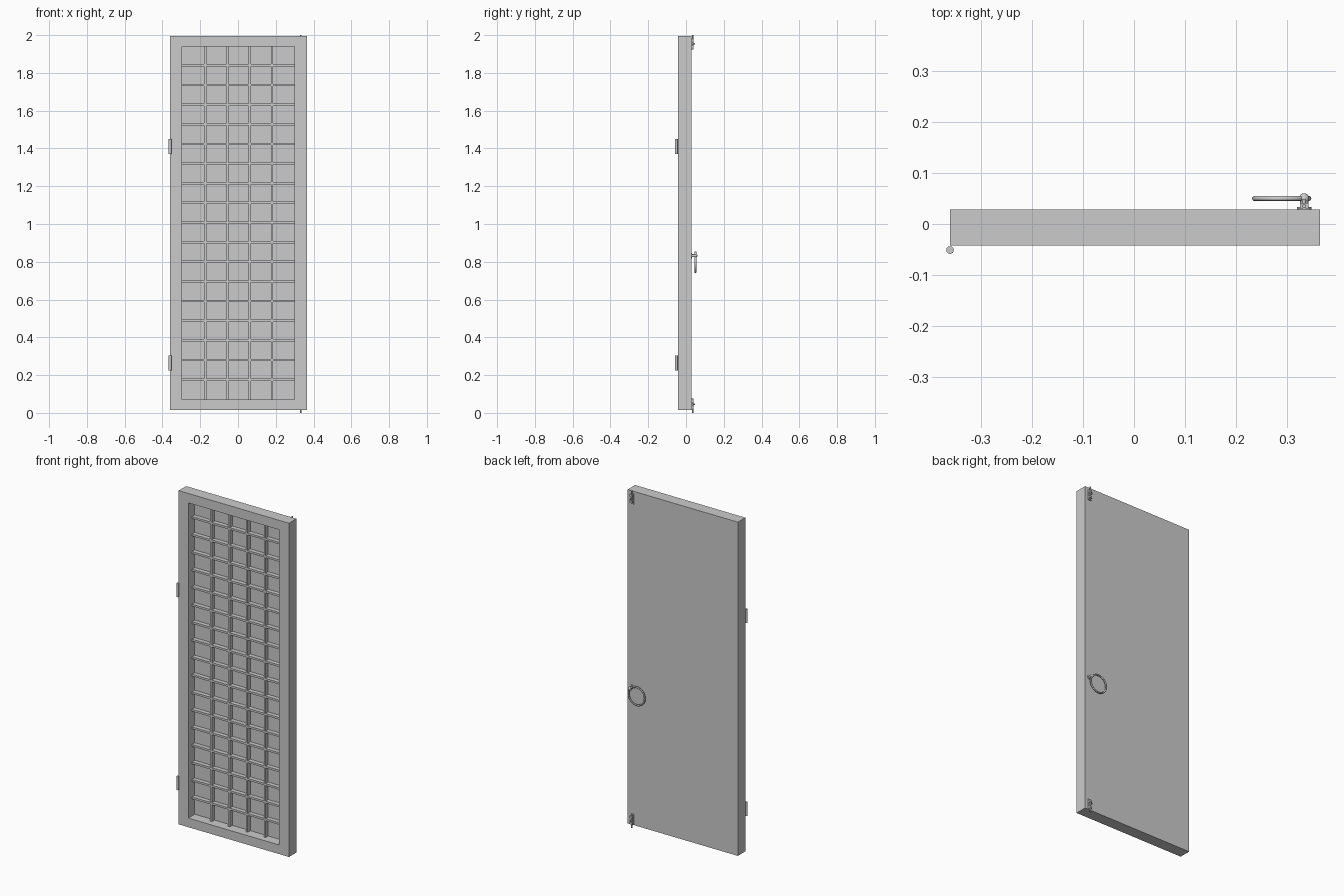
import bpy, bmesh
from mathutils import Vector

if "Cube" in bpy.data.objects:
    bpy.data.objects.remove(bpy.data.objects["Cube"])

grey = bpy.data.materials.new("plain_grey")
grey.use_nodes = True
grey.diffuse_color = (0.6, 0.6, 0.6, 1)
grey.node_tree.nodes["Principled BSDF"].inputs["Base Color"].default_value = (0.6, 0.6, 0.6, 1)


def finish(name, bm):
    bmesh.ops.recalc_face_normals(bm, faces=bm.faces)
    mesh = bpy.data.meshes.new(name)
    bm.to_mesh(mesh)
    bm.free()
    mesh.materials.append(grey)
    obj = bpy.data.objects.new(name, mesh)
    bpy.context.collection.objects.link(obj)
    return obj


def add_box(bm, lo, hi):
    lo, hi = Vector(lo), Vector(hi)
    verts = bmesh.ops.create_cube(bm, size=1)["verts"]
    for v in verts:
        v.co = Vector(((hi[i] + lo[i]) / 2 + v.co[i] * (hi[i] - lo[i]) for i in range(3)))


def box(name, lo, hi):
    bm = bmesh.new()
    add_box(bm, lo, hi)
    return finish(name, bm)


def smooth(obj):
    bpy.ops.object.select_all(action="DESELECT")
    obj.select_set(True)
    bpy.context.view_layer.objects.active = obj
    bpy.ops.object.shade_smooth_by_angle()
    obj.data.materials.clear()
    obj.data.materials.append(grey)
    return obj


def rod(name, a, b, radius, sides=16):
    a, b = Vector(a), Vector(b)
    bpy.ops.mesh.primitive_cylinder_add(vertices=sides, radius=radius, depth=(b - a).length,
                                        location=(a + b) / 2)
    obj = bpy.context.object
    obj.rotation_euler = (b - a).to_track_quat("Z", "Y").to_euler()
    obj.name = name
    return smooth(obj)


# Door leaf: one slab with a deep recess in its front
X0, X1, Y0, Y1, Z0, Z1 = -0.36, 0.364, -0.042, 0.028, 0.016, 1.996
OX0, OX1, OZ0, OZ1 = -0.297, 0.3, 0.07, 1.94
BACK = 0.018
bm = bmesh.new()
add_box(bm, (X0, Y0, Z0), (X1, Y1, Z1))
bmesh.ops.recalc_face_normals(bm, faces=bm.faces)
front = min(bm.faces, key=lambda f: f.calc_center_median().y)
bmesh.ops.inset_region(bm, faces=[front], thickness=0.05)
for v in front.verts:
    v.co.x = OX0 if v.co.x < 0 else OX1
    v.co.z = OZ0 if v.co.z < 1 else OZ1
floor = bmesh.ops.extrude_face_region(bm, geom=[front])["geom"]
for v in floor:
    if isinstance(v, bmesh.types.BMVert):
        v.co.y = BACK
if front.is_valid:
    bmesh.ops.delete(bm, geom=[front], context="FACES_ONLY")
finish("door_leaf", bm)

# Lattice bars standing on the recessed panel
bm = bmesh.new()
for i in range(4):
    x = -0.173 + i * 0.1175
    add_box(bm, (x - 0.006, -0.006, OZ0), (x + 0.006, BACK, OZ1))
finish("upright_bars", bm)
bm = bmesh.new()
for i in range(17):
    z = 0.176 + i * 0.104
    add_box(bm, (OX0, -0.007, z - 0.006), (OX1, BACK, z + 0.006))
finish("cross_bars", bm)

# Hinge barrels on the front right edge
for name, z in (("lower_hinge", 0.225), ("upper_hinge", 0.37 + 1)):
    rod(name, (X0, -0.051, z), (X0, -0.051, z + 0.08), 0.0075)

# Sliding bolts at the top and bottom of the back
BX = 0.333
for name, edge, s in (("upper_bolt", 2, -1), ("lower_bolt", 0, 1)):
    def span(a, b):
        return sorted((edge + s * a, edge + s * b))
    lo, hi = span(0.018, 0.08)
    box(name + "_plate", (BX - 0.011, Y1, lo), (BX + 0.011, Y1 + 0.003, hi))
    rod(name + "_rod", (BX, Y1 + 0.007, edge), (BX, Y1 + 0.007, edge + s * 0.075), 0.004, 12)
    for part, a in (("_outer_guide", 0.022), ("_inner_guide", 0.058)):
        lo, hi = span(a, a + 0.012)
        box(name + part, (BX - 0.008, Y1, lo), (BX + 0.008, Y1 + 0.013, hi))
    z = edge + s * 0.046
    rod(name + "_knob", (BX, Y1 + 0.007, z), (BX, Y1 + 0.02, z), 0.004, 12)

# Ring pull with its lug on the back
KZ = 0.832
rod("pull_base", (BX, Y1, KZ), (BX, Y1 + 0.005, KZ), 0.014, 24)
rod("pull_stem", (BX, Y1, KZ), (BX, 0.05, KZ), 0.008)
bpy.ops.mesh.primitive_uv_sphere_add(segments=16, ring_count=10, radius=0.01,
                                     location=(BX, 0.05, KZ))
bpy.context.object.name = "pull_knob"
smooth(bpy.context.object)
bpy.ops.mesh.primitive_torus_add(major_segments=48, minor_segments=12, major_radius=0.053,
                                 minor_radius=0.005, location=(0.289, 0.05, 0.798),
                                 rotation=(1.5708, 0, 0))
bpy.context.object.name = "ring_pull"
smooth(bpy.context.object)
